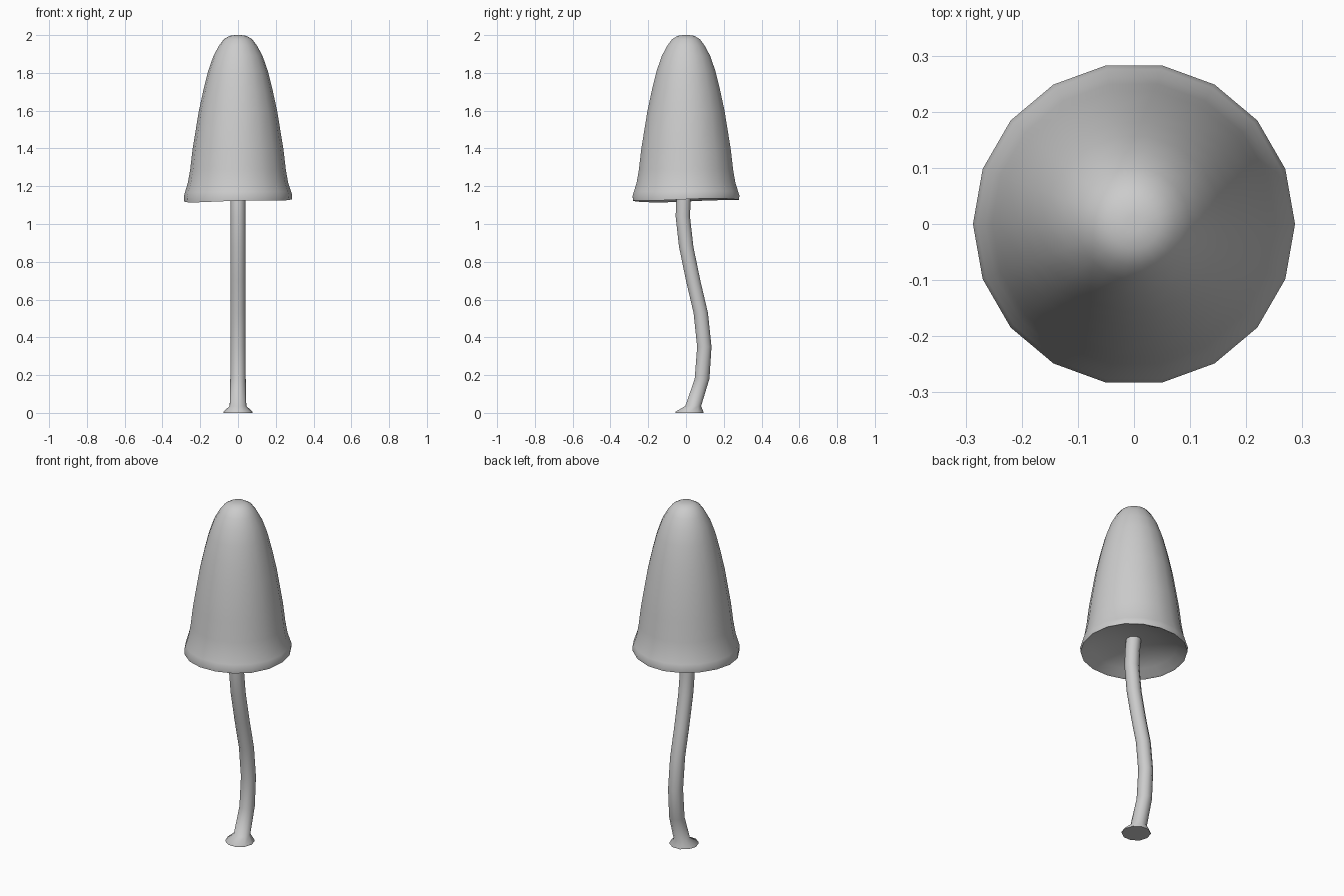
import bpy, bmesh, math

if "Cube" in bpy.data.objects:
    bpy.data.objects.remove(bpy.data.objects["Cube"])


def loft(name, rings, sides, wave=None, angle=60):
    """Skin rings of (radius, z, y offset, tilt weight); caps both open ends."""
    bm = bmesh.new()
    loops = []
    for r, z, oy, w in rings:
        loop = []
        for i in range(sides):
            a = 2 * math.pi * i / sides
            dz = w * wave(a) if wave else 0
            loop.append(bm.verts.new((r * math.cos(a), oy + r * math.sin(a), z + dz)))
        loops.append(loop)
    for lo, hi in zip(loops, loops[1:]):
        for i in range(sides):
            j = (i + 1) % sides
            bm.faces.new((lo[i], lo[j], hi[j], hi[i]))
    bm.faces.new(loops[0][::-1])
    bm.faces.new(loops[-1])
    bmesh.ops.recalc_face_normals(bm, faces=bm.faces[:])
    me = bpy.data.meshes.new(name)
    bm.to_mesh(me)
    bm.free()
    ob = bpy.data.objects.new(name, me)
    bpy.context.collection.objects.link(ob)
    bpy.ops.object.select_all(action='DESELECT')
    ob.select_set(True)
    bpy.context.view_layer.objects.active = ob
    bpy.ops.object.shade_smooth_by_angle(angle=math.radians(angle))
    return ob


# Cap: concave underside, slightly uneven lip, tall bell with rounded tip
cap_profile = [
    (0.03, 1.20, 0), (0.13, 1.185, 0), (0.23, 1.155, 0.3), (0.272, 1.13, 1),
    (0.285, 1.125, 1), (0.287, 1.15, 0.6), (0.28, 1.172, 0.3), (0.265, 1.22, 0),
    (0.253, 1.29, 0), (0.24, 1.40, 0), (0.207, 1.60, 0), (0.183, 1.71, 0),
    (0.158, 1.81, 0), (0.13, 1.89, 0), (0.10, 1.945, 0), (0.075, 1.978, 0),
    (0.045, 1.996, 0), (0.015, 2.0, 0),
]
loft("cap", [(r, z, 0, w) for r, z, w in cap_profile], 18,
     wave=lambda a: 0.006 * math.cos(a) + 0.005 * math.sin(a) + 0.003 * math.sin(3 * a))

# Stem: curved stalk with flared foot
stem_path = [
    (0.078, 0.0, 0.018), (0.078, 0.006, 0.018), (0.044, 0.036, 0.038),
    (0.041, 0.18, 0.085), (0.040, 0.35, 0.097), (0.040, 0.53, 0.078),
    (0.040, 0.70, 0.038), (0.040, 0.88, 0.001), (0.040, 1.04, -0.017),
    (0.040, 1.13, -0.013), (0.040, 1.23, 0.0),
]
loft("stem", [(r, z, y, 0) for r, z, y in stem_path], 10)
